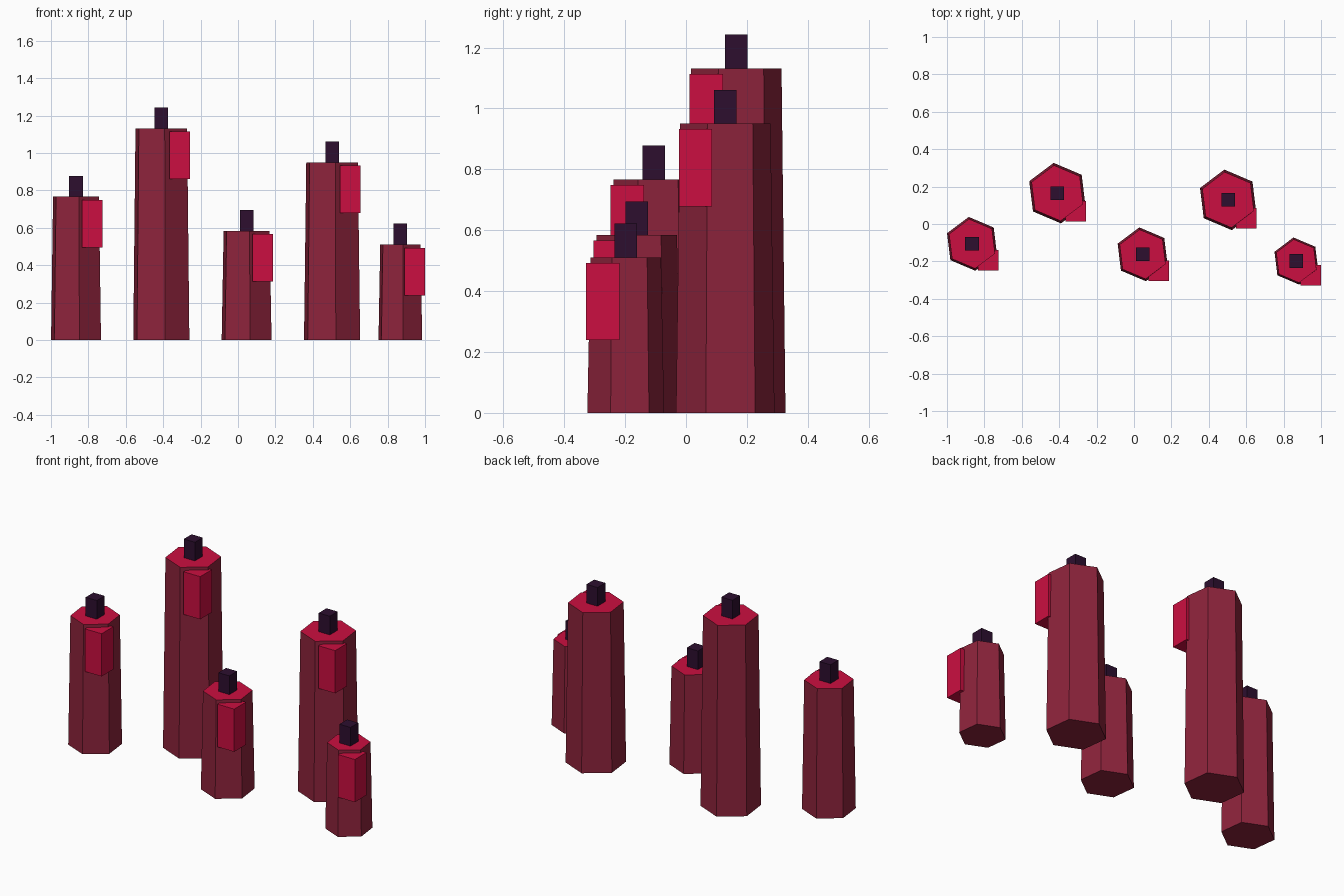
import bpy
import bmesh
from math import radians
from mathutils import Matrix, Vector

cube = bpy.data.objects.get("Cube")
if cube:
    bpy.data.objects.remove(cube, do_unlink=True)


def make_material(name, rgb):
    mat = bpy.data.materials.new(name)
    mat.use_nodes = True
    color = (*rgb, 1.0)
    mat.diffuse_color = color
    mat.node_tree.nodes["Principled BSDF"].inputs["Base Color"].default_value = color
    return mat


WAX = make_material("dark red wax", (0.27, 0.017, 0.045))
MELT = make_material("crimson melted wax", (0.60, 0.0045, 0.052))
WICK = make_material("charred purple wick", (0.026, 0.0045, 0.028))


def add_object(name, bm, materials):
    mesh = bpy.data.meshes.new(name)
    bm.to_mesh(mesh)
    bm.free()
    for mat in materials:
        mesh.materials.append(mat)
    obj = bpy.data.objects.new(name, mesh)
    bpy.context.collection.objects.link(obj)
    return obj


def add_box(name, size, center, mat):
    bm = bmesh.new()
    bmesh.ops.create_cube(bm, size=1.0)
    bmesh.ops.scale(bm, vec=size, verts=bm.verts)
    obj = add_object(name, bm, [mat])
    obj.location = center


def add_wax_body(name, radius, height, base):
    # Tapered six-sided column with a melted top face
    bm = bmesh.new()
    bmesh.ops.create_cone(bm, cap_ends=True, segments=6, radius1=radius,
                          radius2=radius * 0.92, depth=height,
                          matrix=Matrix.Translation((0, 0, height / 2)))
    corner = max(bm.verts, key=lambda v: v.co.x).co
    turn = radians(37) - Vector((1, 0)).angle_signed(corner.xy) * -1
    bmesh.ops.rotate(bm, cent=(0, 0, 0), matrix=Matrix.Rotation(turn, 3, "Z"),
                     verts=bm.verts)
    bm.normal_update()
    for face in bm.faces:
        face.material_index = 1 if face.normal.z > 0.9 else 0
    obj = add_object(name, bm, [WAX, MELT])
    obj.location = base


def add_candle(label, x, y, radius, height):
    add_wax_body(label + "_candle_body", radius, height, (x, y, 0))
    # Square wick, slightly sunk into the wax
    add_box(label + "_wick", (0.073, 0.073, 0.13), (x, y, height + 0.046), WICK)
    # Wax drip on the front left corner
    offset = radius * 0.6
    add_box(label + "_wax_drip", (0.11, 0.11, 0.254),
            (x + offset, y - offset, height - 0.145), MELT)


# Cluster of five candles: label, x, y, base radius, wax height
for candle in [
    ("far_right", -0.866, -0.106, 0.145, 0.767),
    ("tallest", -0.41, 0.165, 0.163, 1.132),
    ("middle", 0.046, -0.162, 0.145, 0.584),
    ("tall_left", 0.503, 0.129, 0.163, 0.95),
    ("far_left", 0.868, -0.198, 0.127, 0.511),
]:
    add_candle(*candle)
